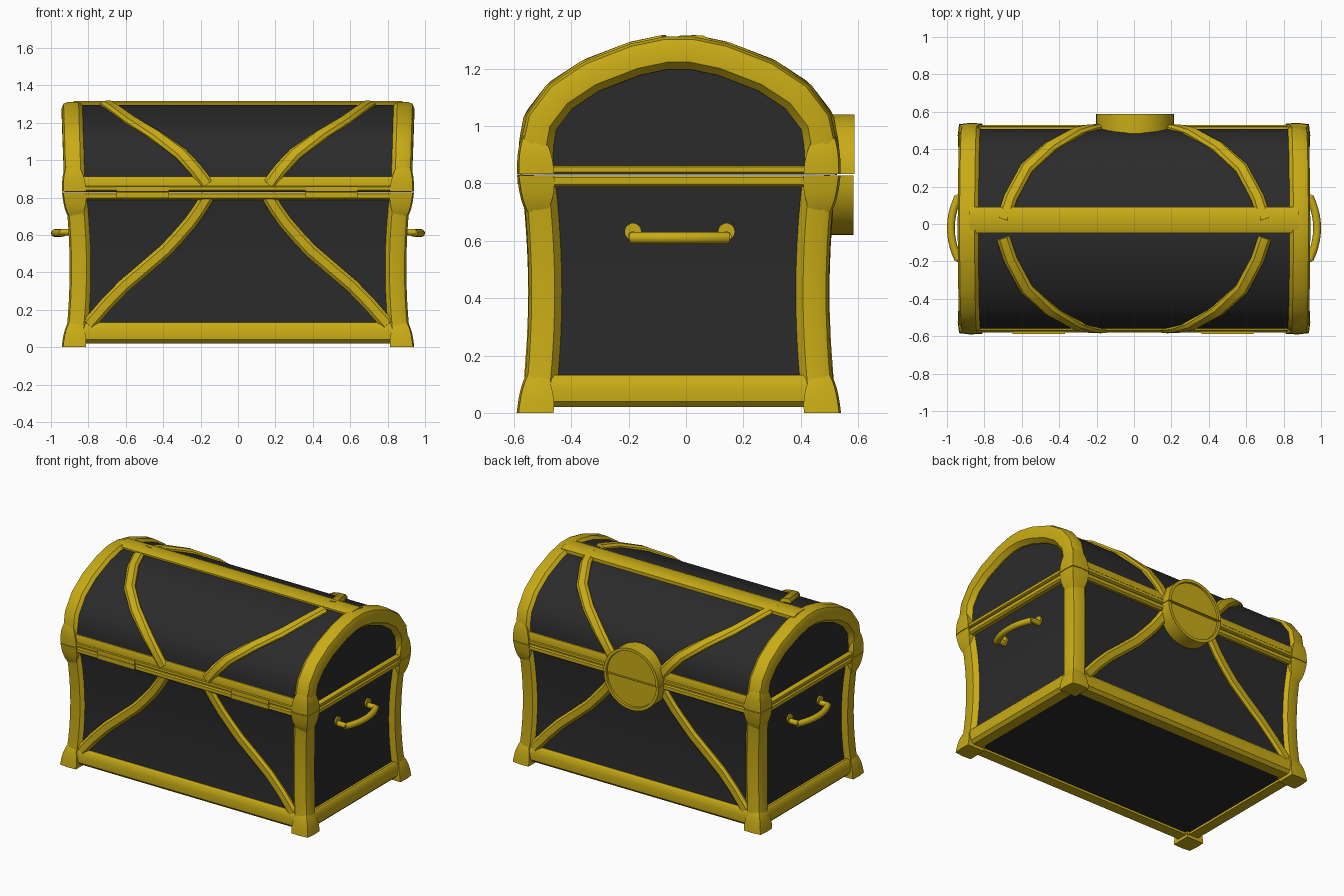
import bpy, bmesh, math
from mathutils import Vector as V

if "Cube" in bpy.data.objects:
    bpy.data.objects.remove(bpy.data.objects["Cube"])

YC = -0.025                      # chest centre in y
DX = 0.377                       # half length minus half depth


def material(name, col):
    m = bpy.data.materials.new(name)
    m.diffuse_color = (*col, 1)
    m.use_nodes = True
    m.node_tree.nodes["Principled BSDF"].inputs["Base Color"].default_value = m.diffuse_color
    return m


GOLD = material("gold_metal", (0.58, 0.41, 0.008))
BLACK = material("dark_wood", (0.024, 0.024, 0.024))


def part(name, mat, lofts, closed=False, angle=35):
    """One object from one or more lofts (each a list of point rings)."""
    bm = bmesh.new()
    for rings in lofts:
        vs = [[bm.verts.new(p) for p in r] for r in rings]
        n = len(vs[0])
        for i in range(len(vs) if closed else len(vs) - 1):
            a, b = vs[i], vs[(i + 1) % len(vs)]
            for j in range(n):
                k = (j + 1) % n
                bm.faces.new((a[j], a[k], b[k], b[j]))
        if not closed:
            bm.faces.new(vs[0])
            bm.faces.new(vs[-1][::-1])
    bmesh.ops.recalc_face_normals(bm, faces=bm.faces)
    me = bpy.data.meshes.new(name)
    bm.to_mesh(me)
    bm.free()
    me.materials.append(mat)
    ob = bpy.data.objects.new(name, me)
    bpy.context.collection.objects.link(ob)
    bpy.ops.object.select_all(action='DESELECT')
    ob.select_set(True)
    bpy.context.view_layer.objects.active = ob
    bpy.ops.object.shade_smooth_by_angle(angle=math.radians(angle))
    return ob


def sweep(pts, normals, section):
    """Rings of a section (side, up) carried along a path."""
    rings = []
    for i, p in enumerate(pts):
        t = (pts[min(i + 1, len(pts) - 1)] - pts[max(i - 1, 0)]).normalized()
        n = (normals[i] - t * normals[i].dot(t)).normalized()
        s = t.cross(n)
        rings.append([p + s * a + n * b for a, b in section])
    return rings


def frame(hx, hy, section):
    """Mitred rectangular ring; section gives (outward, z)."""
    return [[V((sx * (hx + o), YC + sy * (hy + o), z)) for o, z in section]
            for sx, sy in ((-1, -1), (1, -1), (1, 1), (-1, 1))]


def box(x0, x1, y0, y1, z0, z1):
    return [[V((x, y0, z0)), V((x, y1, z0)), V((x, y1, z1)), V((x, y0, z1))] for x in (x0, x1)]


def hy(z):                       # waisted half depth of the body
    return 0.523 + 0.15 * (z - 0.42) ** 2


CORNERS = [(sx, sy) for sx in (-1, 1) for sy in (-1, 1)]
BAR = [(0, .035), (.01, .01), (.035, 0), (.09, 0), (.115, .022), (.115, .115), (.03, .115), (0, .09)]

# Lid arch outline (y, z) with outward normals
half = [(.552, .83), (.553, .87), (.55, .95), (.53, 1.04), (.45, 1.145), (.33, 1.225), (.17, 1.287), (.05, 1.312)]
arch = [V((-y, z)) for y, z in half] + [V((y, z)) for y, z in half[::-1]]
norm = []
for i in range(len(arch)):
    t = (arch[min(i + 1, len(arch) - 1)] - arch[max(i - 1, 0)]).normalized()
    norm.append(V((-t.y, t.x)))

# Dark body and lid
levels = [.035 + .79 * i / 10 for i in range(11)]
part("body_panels", BLACK, [[[V((sx * (hy(z) + DX - .03), YC + sy * (hy(z) - .02), z))
                              for sx, sy in ((-1, -1), (1, -1), (1, 1), (-1, 1))] for z in levels]])
part("lid_panels", BLACK, [[[V((x, YC + p.x - n.x * .018, p.y - n.y * .018)) for p, n in zip(arch, norm)]
                            for x in (-.902, .902)]])

# Corner posts and arched end bands
posts = [[[V((sx * (hy(z) + DX - u), YC + sy * (hy(z) - v), z)) for u, v in BAR]
          for z in [.02 + .807 * i / 10 for i in range(11)]] for sx, sy in CORNERS]
part("corner_posts", GOLD, posts)
ends = [[[V((sx * (.928 + .03 * (p.y - .83) - u), YC + p.x - n.x * v, p.y - n.y * v)) for u, v in BAR]
         for p, n in zip(arch, norm)] for sx in (-1, 1)]
part("lid_end_bands", GOLD, ends)

# Horizontal bands
part("base_band", GOLD, [frame(.917, .54, [(-.09, .02), (-.02, .02), (0, .04), (.002, .085), (-.008, .12),
                                            (-.02, .132), (-.09, .132)])], True)
part("body_rim", GOLD, [frame(.922, .545, [(-.08, .787), (-.005, .787), (.008, .797), (.008, .82), (0, .827),
                                            (-.08, .827)])], True)
part("lid_rim", GOLD, [frame(.922, .545, [(-.08, .833), (0, .833), (.01, .839), (.01, .857), (0, .863),
                                           (-.08, .863)])], True)
lower = [(.5, .862), (.55, .862), (.55, .89), (.543, .912), (.5, .912)]
part("lid_lower_bands", GOLD, [[[V((x, YC + s * y, z)) for y, z in lower] for x in (-.86, .86)] for s in (-1, 1)])
ridge = [(-.048, 1.27), (-.048, 1.305), (-.02, 1.315), (.06, 1.315), (.09, 1.302), (.09, 1.27)]
part("lid_top_band", GOLD, [[[V((x, y, z)) for y, z in ridge] for x in (-.88, .88)]])

# Crossing straps on front and back
STRAP = [(-.036, -.02), (-.036, .008), (-.02, .022), (.02, .022), (.036, .008), (.036, -.02)]
low = [(.80, .12), (.70, .235), (.607, .33), (.495, .425), (.39, .515), (.32, .59), (.255, .665), (.205, .735),
       (.16, .81)]
high = [.135, .165, .225, .305, .445, .575, .66, .70]
body_straps, lid_straps = [], []
for sx, sy in CORNERS:
    pts = [V((sx * x, YC + sy * (hy(z) - .02), z)) for x, z in low]
    body_straps.append(sweep(pts, [V((0, sy, 0))] * len(pts), STRAP))
    nn = norm[::-1]              # normals on the +y half, bottom to top
    pts = [V((sx * x, YC + sy * (y - nn[i].x * .016), z - nn[i].y * .016))
           for i, (x, (y, z)) in enumerate(zip(high, half))]
    lid_straps.append(sweep(pts[1:], [V((0, sy * n.x, n.y)) for n in nn[1:8]], STRAP))
part("body_straps", GOLD, body_straps)
part("lid_straps", GOLD, lid_straps)


# Leaf-shaped corner caps: full at the base, rounding off to a tip
def cap(sx, sy, z0, height):
    rings = []
    for i in range(8):
        t = i / 7 * .985
        z = z0 + height * t
        s = .126 * math.sqrt(1 - t * t)
        o = .013 - .03 * t ** 3
        h = hy(min(z, .83)) + o
        rings.append([V((sx * (h + DX - a), YC + sy * (h - b), z))
                      for a, b in ((0, s), (-.003, s * .5), (.004, .004), (s * .5, -.003), (s, 0), (s, s))])
    return rings


part("base_corner_caps", GOLD, [cap(sx, sy, 0, .155) for sx, sy in CORNERS])
part("body_corner_caps", GOLD, [cap(sx, sy, .828, -.152) for sx, sy in CORNERS])
part("lid_corner_caps", GOLD, [cap(sx, sy, .832, .16) for sx, sy in CORNERS])

# Hinges on the front
part("hinges", GOLD, [box(x - .14, x + .14, -.587, -.54, z0, z1)
                      for x in (-.51, .5) for z0, z1 in ((.798, .829), (.831, .86))])


# Plain round clasp on the back, split along the lid line
def half_disc(s, y_out):
    return [[V((.005 + r * math.cos(a), y, .83 + s * (.002 + r * math.sin(a))))
             for a in [math.pi * i / 20 for i in range(21)]]
            for r, y in ((.208, .485), (.208, y_out), (.188, y_out), (.186, y_out - .012))]


part("clasp_upper", GOLD, [half_disc(1, .588)])
part("clasp_lower", GOLD, [half_disc(-1, .584)])


# Side handles: bowed grip, two stems and rosettes
def rod(x0, x1, y, z, r):
    return [[V((x, y + r * math.cos(k * math.tau / 14), z + r * math.sin(k * math.tau / 14)))
             for k in range(14)] for x in (x0, x1)]


circle = [(.021 * math.cos(k * math.tau / 12), .021 * math.sin(k * math.tau / 12)) for k in range(12)]
grips, mounts = [], []
for sx in (-1, 1):
    path = [V((sx * (.979 - .04 * u * u), -.022 + .168 * u, .61)) for u in [-1 + i / 5 for i in range(11)]]
    grips.append(sweep(path, [V((0, 0, 1))] * 11, circle))
    for y in (-.185, .141):
        mounts += [rod(sx * .86, sx * .888, y, .632, .03), rod(sx * .87, sx * .948, y, .615, .018)]
part("handle_grips", GOLD, grips, angle=50)
part("handle_mounts", GOLD, mounts, angle=50)
